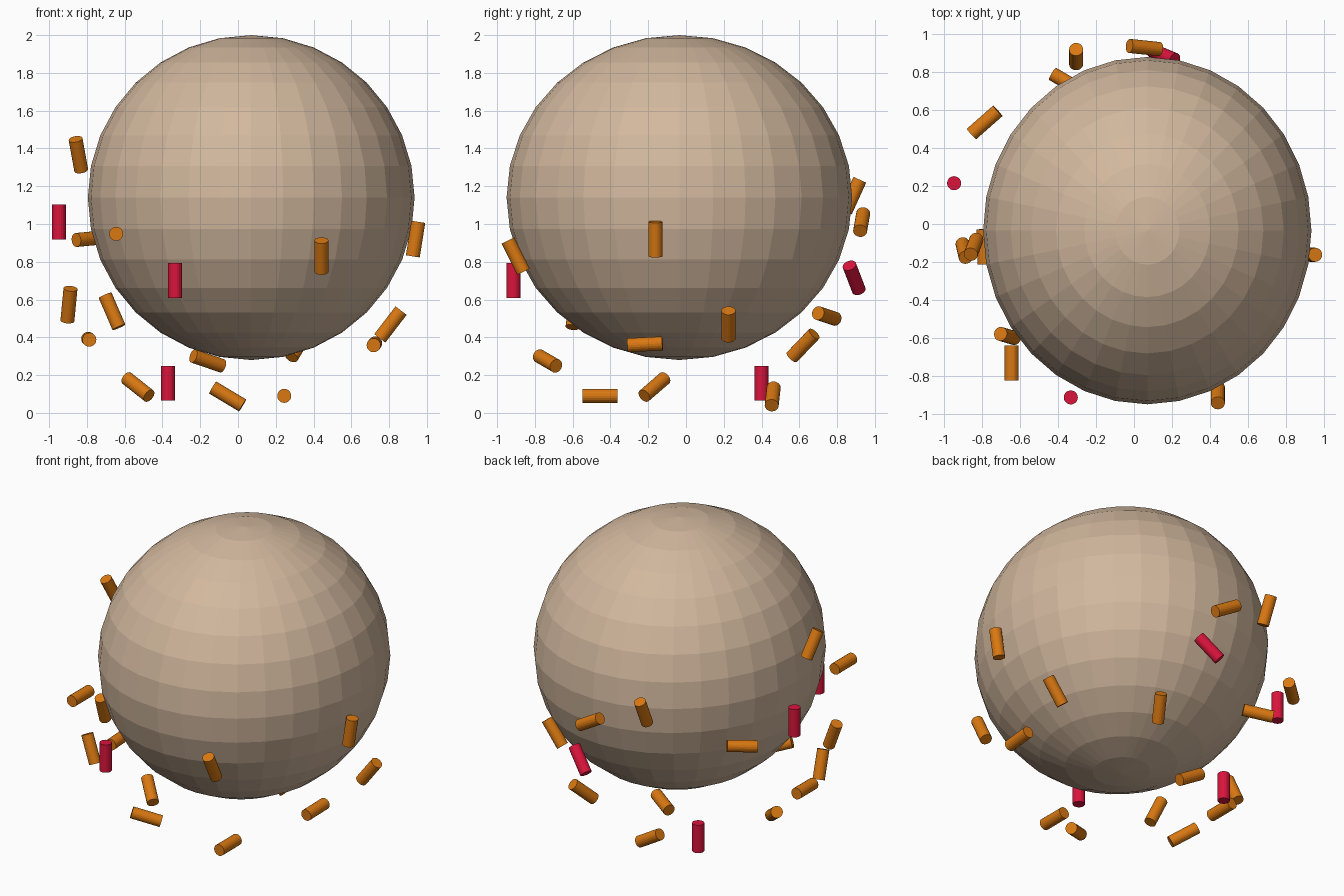
import bpy
from mathutils import Vector


def make_material(name, color):
    m = bpy.data.materials.new(name)
    m.diffuse_color = (*color, 1)
    return m


TAN = make_material("tan", (0.645, 0.479, 0.342))
ORANGE = make_material("orange", (0.70, 0.19, 0.006))
CRIMSON = make_material("crimson", (0.70, 0.007, 0.045))

LENGTH, RADIUS = 0.185, 0.037

# Large faceted ball, slightly longer from front to back
bpy.ops.mesh.primitive_uv_sphere_add(segments=32, ring_count=16, radius=1,
                                     location=(0.07, -0.035, 1.14))
ball = bpy.context.object
ball.name = "ball"
ball.scale = (0.865, 0.915, 0.86)
ball.data.materials.append(TAN)


def rod(name, center, axis, mat):
    """Short round rod at a centre, pointing along an axis."""
    bpy.ops.mesh.primitive_cylinder_add(vertices=20, radius=RADIUS, depth=LENGTH,
                                        location=center)
    ob = bpy.context.object
    ob.name = name
    ob.rotation_mode = 'QUATERNION'
    ob.rotation_quaternion = Vector(axis).to_track_quat('Z', 'Y')
    ob.data.materials.append(mat)


# Orange rods on the left side: centre, axis
left_rods = [
    ((-0.845, -0.12, 1.367), (-0.03, -0.08, 0.165)),
    ((-0.787, 0.535, 0.922), (-0.125, -0.11, -0.012)),
    ((-0.895, -0.14, 0.573), (0.016, -0.07, 0.165)),
    ((-0.79, -0.12, 0.39), (0.006, -0.185, -0.005)),
]
# Orange rods at the front
front_rods = [
    ((-0.645, -0.732, 0.948), (0, -1, 0)),
    ((-0.667, -0.59, 0.538), (-0.067, 0.02, 0.155)),
    ((0.442, -0.902, 0.83), (0, -0.08, 0.16)),
    ((-0.16, -0.733, 0.275), (-0.16, -0.095, 0.055)),
]
# Orange rods on the right side
right_rods = [
    ((0.94, -0.162, 0.92), (0.028, 0, 0.175)),
    ((0.807, 0.225, 0.468), (0.115, 0, 0.15)),
    ((0.722, -0.217, 0.363), (0.008, 0.185, 0.01)),
]
# Orange rods at the back
back_rods = [
    ((-0.305, 0.882, 1.15), (0, 0.075, 0.165)),
    ((0.055, 0.93, 1.01), (-0.145, 0.015, 0.085)),
    ((-0.35, 0.745, 0.513), (-0.155, 0.09, -0.03)),
    ((0.32, 0.62, 0.357), (0.075, 0.12, 0.125)),
]
# Orange rods below the ball
lower_rods = [
    ((-0.53, -0.167, 0.137), (-0.12, 0.11, 0.095)),
    ((-0.055, 0.459, 0.087), (-0.15, 0.01, 0.09)),
    ((0.245, -0.455, 0.09), (0, 1, 0)),
]
for side, group in (("left", left_rods), ("front", front_rods), ("right", right_rods),
                    ("back", back_rods), ("lower", lower_rods)):
    for i, (c, a) in enumerate(group, 1):
        rod(f"{side}_orange_rod_{i}", c, a, ORANGE)

# Crimson rods: three upright and one tilted
for i, (c, a) in enumerate([
    ((-0.948, 0.215, 1.01), (0, 0, 1)),
    ((-0.333, -0.914, 0.70), (0, 0, 1)),
    ((-0.37, 0.40, 0.157), (0, 0, 1)),
    ((0.155, 0.89, 0.715), (0.12, -0.05, 0.13)),
], 1):
    rod(f"crimson_rod_{i}", c, a, CRIMSON)
